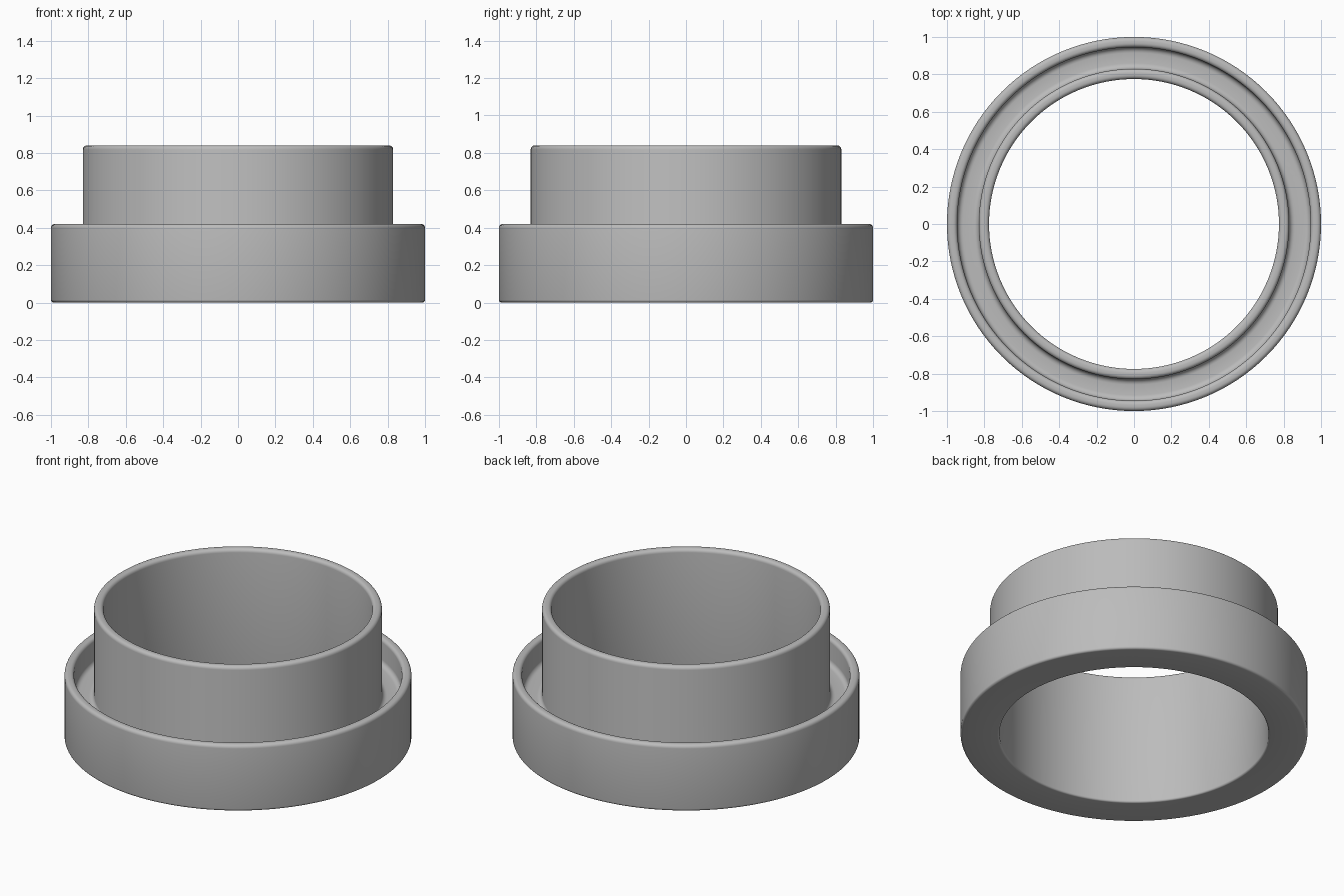
import bpy, bmesh, math

cube = bpy.data.objects.get("Cube")
if cube:
    bpy.data.objects.remove(cube)

SEGMENTS = 128
ARC_STEPS = 5

# Cross-section corners: radius, height, rounding
corners = [
    (0.775, 0.0, 0.012),    # bore, bottom edge
    (1.0, 0.0, 0.015),      # outer wall, bottom edge
    (1.0, 0.42, 0.022),     # outer rim, outside
    (0.945, 0.42, 0.022),   # outer rim, inside
    (0.945, 0.26, 0.03),    # channel floor, outside
    (0.83, 0.26, 0.03),     # channel floor, inside
    (0.83, 0.84, 0.022),    # neck rim, outside
    (0.775, 0.84, 0.022),   # neck rim, inside
]


def rounded_profile(points):
    """Replace every right-angled corner with a quarter arc."""
    result = []
    for i, (x, z, r) in enumerate(points):
        px, pz, _ = points[i - 1]
        nx, nz, _ = points[(i + 1) % len(points)]
        back = math.hypot(px - x, pz - z)
        ahead = math.hypot(nx - x, nz - z)
        ax, az = (px - x) / back * r, (pz - z) / back * r
        bx, bz = (nx - x) / ahead * r, (nz - z) / ahead * r
        for k in range(ARC_STEPS + 1):
            t = k / ARC_STEPS * math.pi / 2
            s, c = 1 - math.sin(t), 1 - math.cos(t)
            result.append((x + ax * s + bx * c, z + az * s + bz * c))
    return result


# Plain grey material
grey = bpy.data.materials.new("grey")
grey.use_nodes = True
colour = (0.5, 0.5, 0.5, 1)
grey.diffuse_color = colour
grey.node_tree.nodes["Principled BSDF"].inputs["Base Color"].default_value = colour

# Collar: the closed profile spun around the upright axis
bm = bmesh.new()
verts = [bm.verts.new((x, 0, z)) for x, z in rounded_profile(corners)]
edges = [bm.edges.new((verts[i - 1], verts[i])) for i in range(len(verts))]
bmesh.ops.spin(bm, geom=verts + edges, cent=(0, 0, 0), axis=(0, 0, 1),
               angle=math.tau, steps=SEGMENTS)
bmesh.ops.remove_doubles(bm, verts=bm.verts, dist=0.0001)
bmesh.ops.recalc_face_normals(bm, faces=bm.faces)
mesh = bpy.data.meshes.new("stepped_collar")
bm.to_mesh(mesh)
bm.free()
mesh.materials.append(grey)
collar = bpy.data.objects.new("stepped_collar", mesh)
bpy.context.collection.objects.link(collar)

# Smooth shading
bpy.context.view_layer.objects.active = collar
collar.select_set(True)
bpy.ops.object.shade_smooth_by_angle(angle=math.radians(30))
